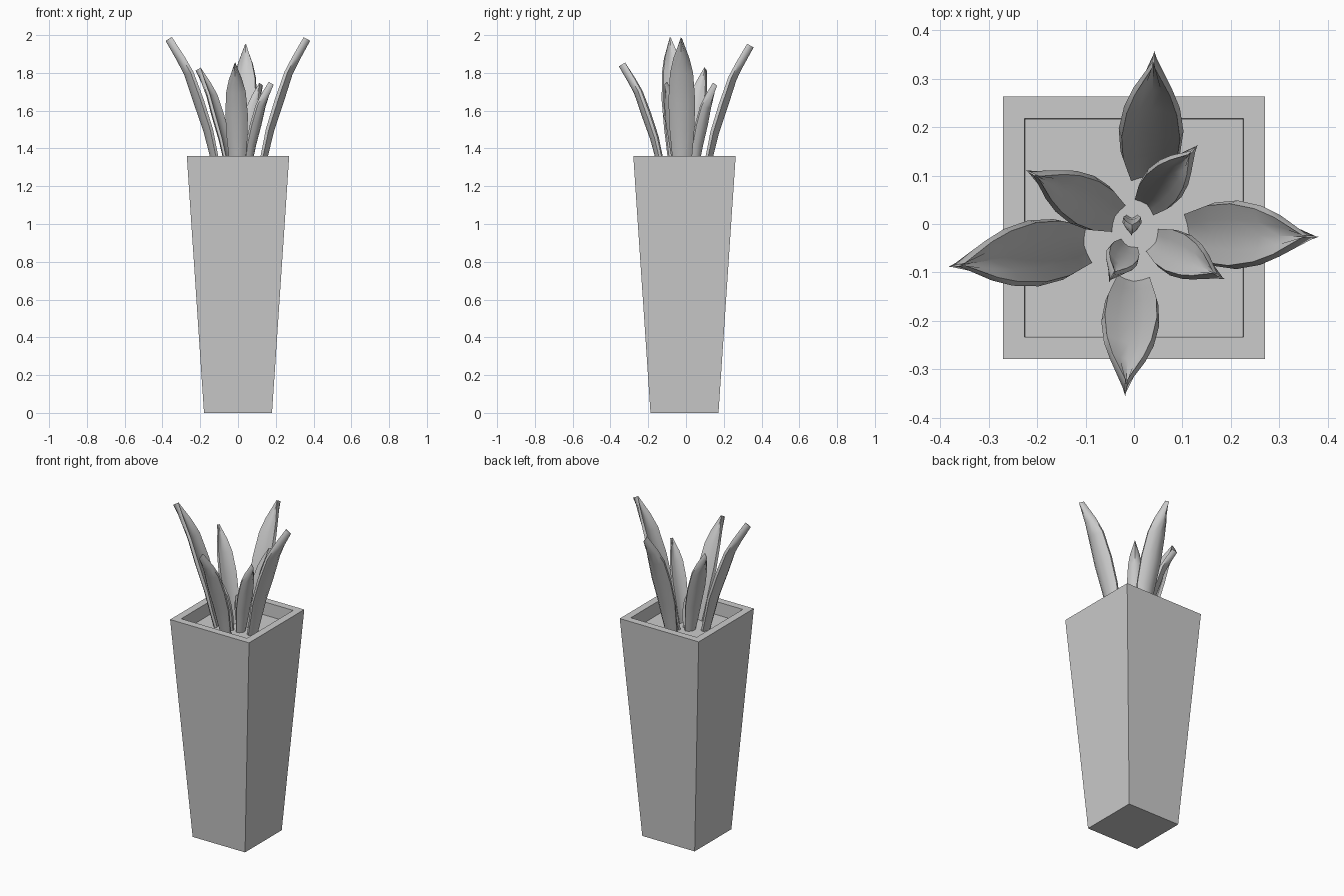
import bpy, bmesh
from mathutils import Vector

if "Cube" in bpy.data.objects:
    bpy.data.objects.remove(bpy.data.objects["Cube"])

SOIL_Z = 1.28


def make_object(name, bm):
    bmesh.ops.recalc_face_normals(bm, faces=bm.faces)
    mesh = bpy.data.meshes.new(name)
    bm.to_mesh(mesh)
    bm.free()
    ob = bpy.data.objects.new(name, mesh)
    bpy.context.collection.objects.link(ob)
    return ob


def square(bm, half, z, y=-0.008):
    return [bm.verts.new((sx * half, y + sy * half, z))
            for sx, sy in ((-1, -1), (1, -1), (1, 1), (-1, 1))]


def bridge(bm, a, b):
    n = len(a)
    for i in range(n):
        bm.faces.new((a[i], a[(i + 1) % n], b[(i + 1) % n], b[i]))


# Tapered square planter with a rim and a recessed soil surface
bm = bmesh.new()
rings = [square(bm, h, z) for h, z in
         ((0.18, 0), (0.271, 1.36), (0.226, 1.36), (0.224, SOIL_Z))]
for a, b in zip(rings, rings[1:]):
    bridge(bm, a, b)
bm.faces.new(rings[0])
bm.faces.new(rings[-1])
make_object("planter", bm)

# Leaf cross-section: rounded back, slightly hollow inner face
SECTION = ((-1, 0.2), (-0.6, -0.6), (0, -1), (0.6, -0.6), (1, 0.2),
           (0.9, 0.9), (0.45, 0.55), (0, 0.35), (-0.45, 0.55), (-0.9, 0.9))
# Leaf path: outward fraction, height fraction, width, thickness
PATH = ((0, 0, 0.62, 0.85), (0.08, 0.12, 0.75, 0.85), (0.2, 0.31, 0.92, 1),
        (0.4, 0.53, 1, 1.1), (0.6, 0.74, 0.86, 1), (0.76, 0.85, 0.6, 0.95),
        (1, 1, 0.03, 0.9))


def leaf(name, base, tip, top, half_width, half_thick):
    base, tip = Vector(base), Vector(tip)
    run = (tip - base).length
    out = ((tip - base) / run).to_3d()
    side = Vector((-out.y, out.x, 0))
    up = Vector((0, 0, 1))
    pts = [base.to_3d() + out * run * r + up * (SOIL_Z + (top - SOIL_Z) * h)
           for r, h, _, _ in PATH]
    bm = bmesh.new()
    rings = []
    for i, p in enumerate(pts):
        t = (pts[min(i + 1, len(pts) - 1)] - pts[max(i - 1, 0)]).normalized()
        normal = up * t.dot(out) - out * t.z
        w, th = PATH[i][2] * half_width, PATH[i][3] * half_thick
        rings.append([bm.verts.new(p + side * u * w + normal * v * th)
                      for u, v in SECTION])
    for a, b in zip(rings, rings[1:]):
        bridge(bm, a, b)
    bm.faces.new(rings[0])
    bm.faces.new(rings[-1])
    ob = make_object(name, bm)
    bpy.ops.object.select_all(action='DESELECT')
    ob.select_set(True)
    bpy.context.view_layer.objects.active = ob
    bpy.ops.object.shade_smooth_by_angle(angle=0.7)


# Outer ring of four long leaves, then the shorter inner leaves
LEAVES = (
    ("outer_leaf_right", (0.12, -0.02), (0.364, -0.026), 1.98, 0.071, 0.023),
    ("outer_leaf_left", (-0.11, -0.045), (-0.366, -0.086), 1.98, 0.069, 0.023),
    ("outer_leaf_back", (0.032, 0.105), (0.041, 0.34), 1.945, 0.067, 0.023),
    ("outer_leaf_front", (-0.002, -0.125), (-0.017, -0.338), 1.845, 0.06, 0.023),
    ("inner_leaf_back_left", (-0.045, 0.018), (-0.21, 0.104), 1.82, 0.055, 0.02),
    ("inner_leaf_back_right", (0.03, 0.045), (0.122, 0.153), 1.74, 0.045, 0.019),
    ("inner_leaf_front_right", (0.05, -0.04), (0.175, -0.107), 1.745, 0.047, 0.019),
    ("inner_leaf_front_left", (-0.015, -0.05), (-0.045, -0.108), 1.58, 0.035, 0.016),
    ("centre_shoot", (-0.004, 0.008), (-0.004, -0.012), 1.48, 0.02, 0.014),
)
for args in LEAVES:
    leaf(*args)
